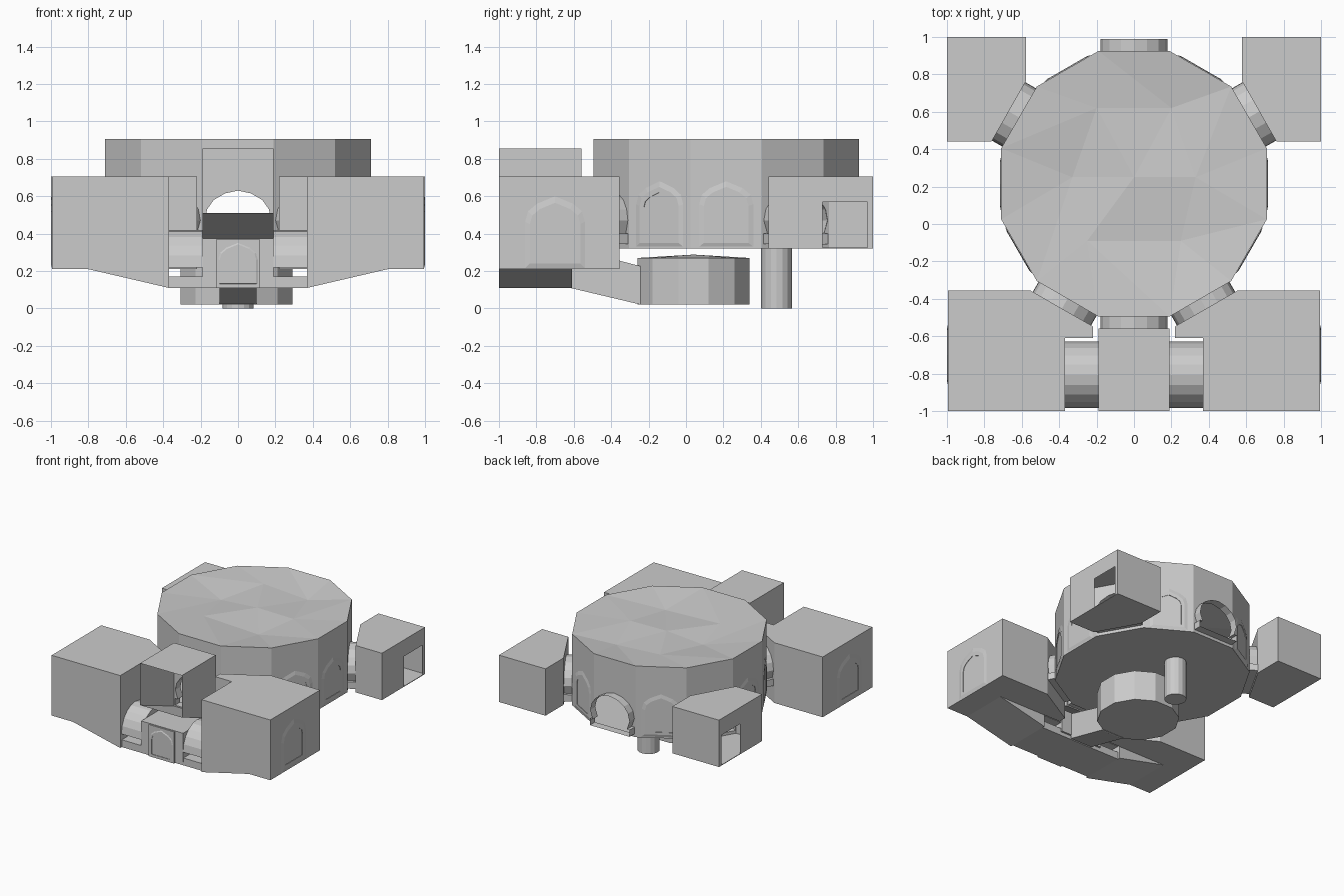
import bpy, bmesh, math
from mathutils import Vector

if "Cube" in bpy.data.objects:
    bpy.data.objects.remove(bpy.data.objects["Cube"])


def finish(name, bm, mirror=False):
    bmesh.ops.recalc_face_normals(bm, faces=bm.faces[:])
    me = bpy.data.meshes.new(name)
    bm.to_mesh(me)
    bm.free()
    ob = bpy.data.objects.new(name, me)
    bpy.context.collection.objects.link(ob)
    if mirror:
        ob.modifiers.new("Mirror", 'MIRROR').use_mirror_merge = False
    return ob


def frame(a, b):
    """Mapping (u along wall, z, offset outwards) -> world for wall a-b."""
    a, b = Vector((*a, 0)), Vector((*b, 0))
    d = (b - a).normalized()
    n = Vector((d.y, -d.x, 0))
    mid = (a + b) / 2
    return lambda u, z, o=0: mid + d * u + n * o + Vector((0, 0, z))


def wall(bm, a, b, z0, z1, hole=None):
    f = frame(a, b)
    h = (Vector(b) - Vector(a)).length / 2
    outer = [bm.verts.new(f(u, z)) for u, z in ((-h, z0), (h, z0), (h, z1), (-h, z1))]
    if not hole:
        bm.faces.new(outer)
        return
    inner = [bm.verts.new(f(u, z)) for u, z in hole]
    edges = [bm.edges.new((l[i], l[(i + 1) % len(l)])) for l in (outer, inner) for i in range(len(l))]
    bmesh.ops.triangle_fill(bm, use_beauty=True, edges=edges)


def shell(name, plan, z0, z1, holes={}, mirror=False, roof=True):
    """Hollow room: walls on a counter-clockwise plan, floor and roof."""
    bm = bmesh.new()
    for i, a in enumerate(plan):
        wall(bm, a, plan[(i + 1) % len(plan)], z0, z1, holes.get(i))
    for z in (z0, z1) if roof else (z0,):
        bm.faces.new([bm.verts.new((x, y, z)) for x, y in plan])
    return finish(name, bm, mirror)


def prism(name, pts, axis, lo, hi, mirror=False):
    """Closed prism: profile (x,z) along y, or (y,z) along x."""
    bm = bmesh.new()
    at = (lambda p, t: (p[0], t, p[1])) if axis == 'y' else (lambda p, t: (t, *p))
    A, B = ([bm.verts.new(at(p, t)) for p in pts] for t in (lo, hi))
    bm.faces.new(A)
    bm.faces.new(B)
    for i in range(len(pts)):
        j = (i + 1) % len(pts)
        bm.faces.new((A[i], A[j], B[j], B[i]))
    return finish(name, bm, mirror)


def door_tube(name, a, b, depth):
    f, bm = frame(a, b), bmesh.new()
    A, B = ([bm.verts.new(f(u, z, o)) for u, z in DOOR] for o in (0, depth))
    for i in range(len(A)):
        j = (i + 1) % len(A)
        bm.faces.new((A[i], A[j], B[j], B[i]))
    finish(name, bm)


def arch(hw, z0, zt):
    zs = zt - hw * 0.85
    half = [(hw, z0), (hw, zs), (hw * .9, zs + hw * .35), (hw * .6, zt - hw * .25)]
    return half + [(0, zt)] + [(-u, z) for u, z in reversed(half)]


def window(name, a, b, outer, inner, mirror=False):
    f, bm = frame(a, b), bmesh.new()
    mid = [((u + v) / 2, (z + w) / 2) for (u, z), (v, w) in zip(outer, inner)]
    loops = [[bm.verts.new(f(u, z, o)) for u, z in p]
             for p, o in ((outer, .001), (mid, .007), (inner, .007), (inner, .003))]
    for A, B in zip(loops, loops[1:]):
        for i in range(len(A)):
            j = (i + 1) % len(A)
            bm.faces.new((A[i], A[j], B[j], B[i]))
    bm.faces.new(loops[-1])
    finish(name, bm, mirror)


# doorway outline: sill block below a rounded arch
half = [(.18, .345), (.18, .40), (.155, .40), (.178, .47), (.165, .53), (.13, .58), (.07, .615)]
DOOR = half + [(0, .63)] + [(-u, z) for u, z in reversed(half)]

# central twelve-sided hall
CY, R = .215, .735
ring = [(R * math.cos(math.radians(15 + 30 * k)), CY + R * math.sin(math.radians(15 + 30 * k)))
        for k in range(12)]
doors, panes = (0, 2, 4, 7, 8, 9), (1, 3, 5, 6, 10, 11)
shell("hall", ring, .32, .905, {k: DOOR for k in doors}, roof=False)
for k in doors:
    door_tube("hall_doorway", ring[k], ring[(k + 1) % 12], .065)
for k in panes:
    window("hall_window", ring[k], ring[(k + 1) % 12], arch(.145, .33, .68), arch(.095, .37, .62))

# faceted, slightly sunken hall roof
bm = bmesh.new()
rim = [bm.verts.new((x, y, .905)) for x, y in ring]
dips = [(.33, .25, .88), (.2, .62, .86), (-.2, .62, .885), (-.33, .25, .86), (-.25, -.09, .88), (.25, -.09, .86)]
inner = [bm.verts.new(p) for p in dips]
centre = bm.verts.new((0, .25, .885))
for i in range(6):
    j = (i + 1) % 6
    a, b, c = rim[2 * i], rim[2 * i + 1], rim[(2 * i + 2) % 12]
    for tri in ((inner[i], a, b), (inner[i], b, inner[j]), (inner[j], b, c), (centre, inner[i], inner[j])):
        bm.faces.new(tri)
finish("hall_roof", bm)

# back corner rooms with an open hatch in the outer side
hatch = [(.01, .325), (.25, .325), (.25, .57), (.01, .57)]
shell("back_room", [(1, .44), (1, 1), (.577, 1), (.577, .765), (.762, .44)], .32, .705,
      {0: hatch, 3: DOOR}, mirror=True)

# front corner rooms with sloping undersides and side windows
shell("front_room", [(.37, -1), (.994, -1), (.994, -.355), (.555, -.355), (.22, -.547), (.22, -.61), (.37, -.61)],
      .21, .705, {3: DOOR}, mirror=True)
prism("front_room_slope", [(.37, .21), (.37, .11), (.8, .21)], 'y', -1, -.61, mirror=True)
window("front_room_window", (.994, -1), (.994, -.4), arch(.16, .215, .60), arch(.11, .265, .53), mirror=True)

# front porch: open front, ramped floor, doorway to the hall
bm = bmesh.new()
side = [(-1, .51), (-.56, .335), (-.56, .855), (-1, .855)]
L, Rr = ([bm.verts.new((x, *p)) for p in side] for x in (-.19, .19))
bm.faces.new(L)
bm.faces.new(Rr)
for i in (0, 2):
    bm.faces.new((L[i], L[i + 1], Rr[i + 1], Rr[i]))
wall(bm, (-.19, -.56), (.19, -.56), .335, .855, DOOR)
finish("front_porch", bm)

# vaulted passages joining the front rooms
vault = [(-.807 + .178 * math.cos(t), .22 + .2 * math.sin(t))
         for t in (math.pi * i / 10 for i in range(11))]
prism("passage_vault", vault, 'x', .19, .37, mirror=True)
prism("passage_floor", [(-.98, .11), (-.63, .11), (-.63, .17), (-.98, .17)], 'x', -.37, .37)

# middle chamber of the passage with an arched panel
prism("middle_chamber", [(-.985, .14), (-.615, .14), (-.615, .33), (-.70, .375), (-.985, .375)], 'x', -.19, .19)
prism("chamber_panel", [(-.115, .11), (.115, .11), (.115, .37), (-.115, .37)], 'y', -.995, -.97)
window("chamber_arch", (-.1, -.992), (.1, -.992), arch(.11, .13, .355), arch(.085, .135, .33))

# sloping tunnel down to the lower chamber
prism("lower_tunnel", [(-.62, .11), (-.24, .02), (-.24, .225), (-.62, .325)], 'x', -.1, .1)

# lower twelve-sided chamber with shallow domed top
low = [(-.008 + .31 * math.cos(math.radians(15 + 30 * k)), .04 + .31 * math.sin(math.radians(15 + 30 * k)))
       for k in range(12)]
shell("lower_chamber", low, .022, .27, roof=False)
bm = bmesh.new()
tip = bm.verts.new((0, .04, .288))
rim = [bm.verts.new((x, y, .27)) for x, y in low]
for i in range(12):
    bm.faces.new((rim[i], rim[(i + 1) % 12], tip))
finish("lower_chamber_top", bm)

# vertical shaft under the hall
bm = bmesh.new()
bmesh.ops.create_cone(bm, cap_ends=True, segments=16, radius1=.083, radius2=.083, depth=.32)
bmesh.ops.translate(bm, verts=bm.verts[:], vec=(0, .485, .16))
finish("shaft", bm)
